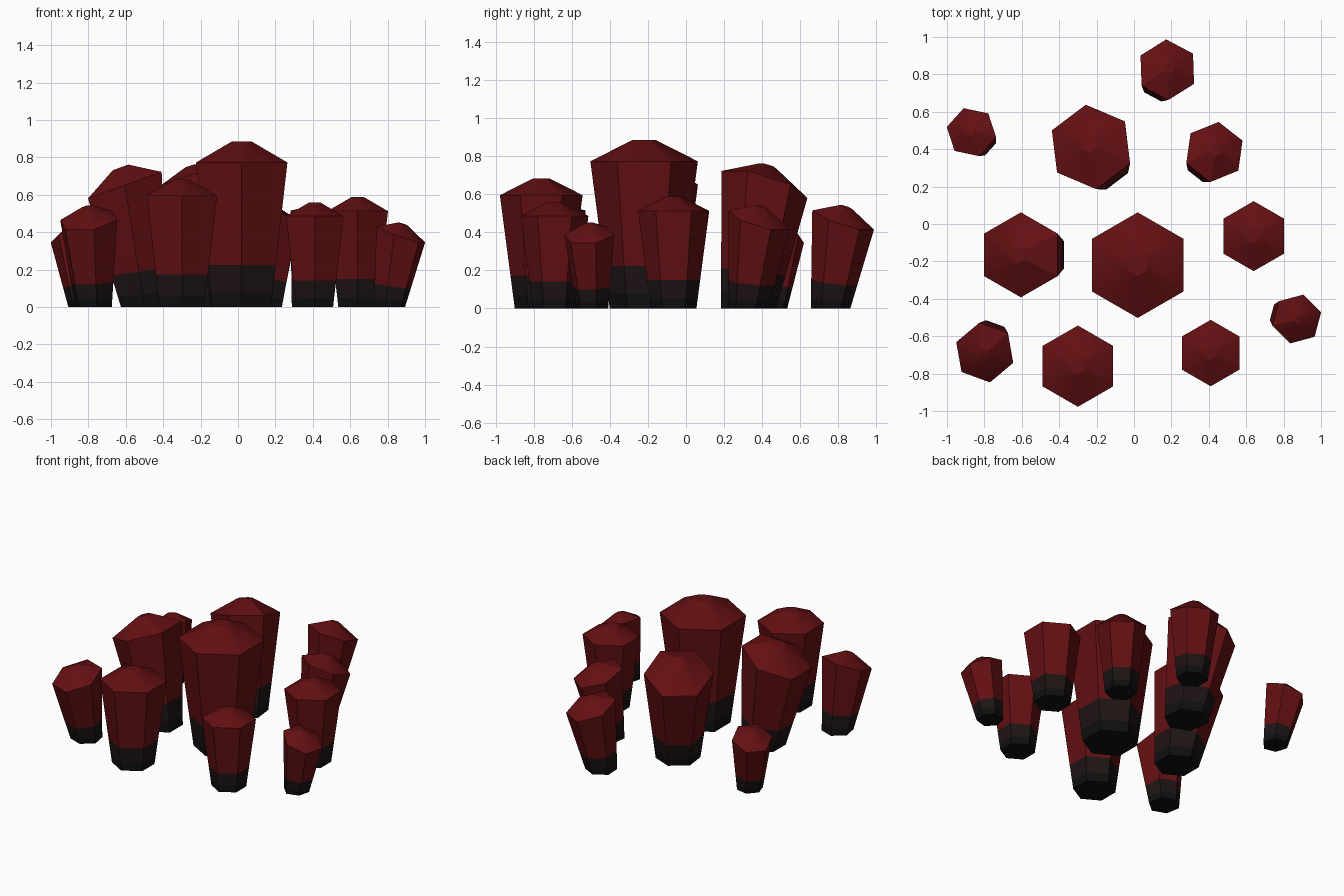
import bpy
import bmesh
from math import cos, sin, pi, radians
from mathutils import Vector

old = bpy.data.objects.get("Cube")
if old:
    bpy.data.objects.remove(old, do_unlink=True)


def make_material(name, rgb):
    mat = bpy.data.materials.new(name)
    mat.use_nodes = True
    color = (*rgb, 1.0)
    mat.diffuse_color = color
    mat.node_tree.nodes["Principled BSDF"].inputs["Base Color"].default_value = color
    return mat


materials = [
    make_material("base black", (0.005, 0.005, 0.005)),
    make_material("charcoal band", (0.013, 0.007, 0.007)),
    make_material("deep red", (0.125, 0.005, 0.006)),
]


def ring(center, radius, turn, slope=Vector((0, 0))):
    """Hexagon of points; slope tips its plane."""
    points = []
    for i in range(6):
        a = turn + i * pi / 3
        d = Vector((cos(a), sin(a))) * radius
        points.append(center + Vector((d.x, d.y, d.dot(slope))))
    return points


def crystal(name, x, y, height, turn=90, lean=None):
    """Tapered hexagonal shaft with a blunt cap, optionally leaning one way."""
    turn = radians(turn)
    way = Vector((0, 0))
    if lean is not None:
        way = Vector((cos(radians(lean)), sin(radians(lean))))
    radius = height * (0.317 if lean is None else 0.303)
    slope = way * -0.36
    offset = Vector((way.x, way.y, 0)) * height
    top = Vector((x, y, 0.868 * height))
    foot = ring(Vector((x, y, 0)) - offset * 0.14, radius * 0.64, turn)
    shoulder = ring(top, radius, turn, slope)
    tip_center = Vector((x, y, 0.995 * height)) + offset * 0.03
    tip = ring(tip_center, radius * 0.21, turn, slope)

    # Foot, two colour breaks, shoulder and tip
    loops = [[a.lerp(b, t) for a, b in zip(foot, shoulder)]
             for t in (0, 0.1, 0.29, 1)] + [tip]
    bm = bmesh.new()
    rows = [[bm.verts.new(p) for p in loop] for loop in loops]
    bm.faces.new(rows[0][::-1])
    for level, (low, high) in enumerate(zip(rows, rows[1:])):
        for i in range(6):
            j = (i + 1) % 6
            face = bm.faces.new((low[i], low[j], high[j], high[i]))
            face.material_index = min(level, 2)
    bm.faces.new(rows[-1]).material_index = 2
    bm.normal_update()

    mesh = bpy.data.meshes.new(name)
    bm.to_mesh(mesh)
    bm.free()
    for mat in materials:
        mesh.materials.append(mat)
    obj = bpy.data.objects.new(name, mesh)
    bpy.context.collection.objects.link(obj)
    bpy.ops.object.select_all(action="DESELECT")
    obj.select_set(True)
    bpy.context.view_layer.objects.active = obj
    bpy.ops.object.shade_smooth_by_angle(angle=radians(30))


# Upright crystals
crystal("main_crystal", 0.02, -0.22, 0.89)
crystal("front_crystal", -0.30, -0.76, 0.685)
crystal("front_left_crystal", 0.41, -0.69, 0.56)
crystal("left_crystal", 0.64, -0.065, 0.59)

# Leaning crystals
crystal("right_crystal", -0.605, -0.165, 0.75, 90, 180)
crystal("back_crystal", -0.23, 0.412, 0.75, 97, 127)
crystal("far_back_crystal", 0.178, 0.825, 0.535, 92, 62)
crystal("back_left_crystal", 0.43, 0.385, 0.535, 82, 52)
crystal("small_left_crystal", 0.87, -0.508, 0.445, 75, -15)
crystal("small_right_crystal", -0.869, 0.491, 0.445, 108, 138)
crystal("front_right_crystal", -0.798, -0.687, 0.535, 100, -110)
